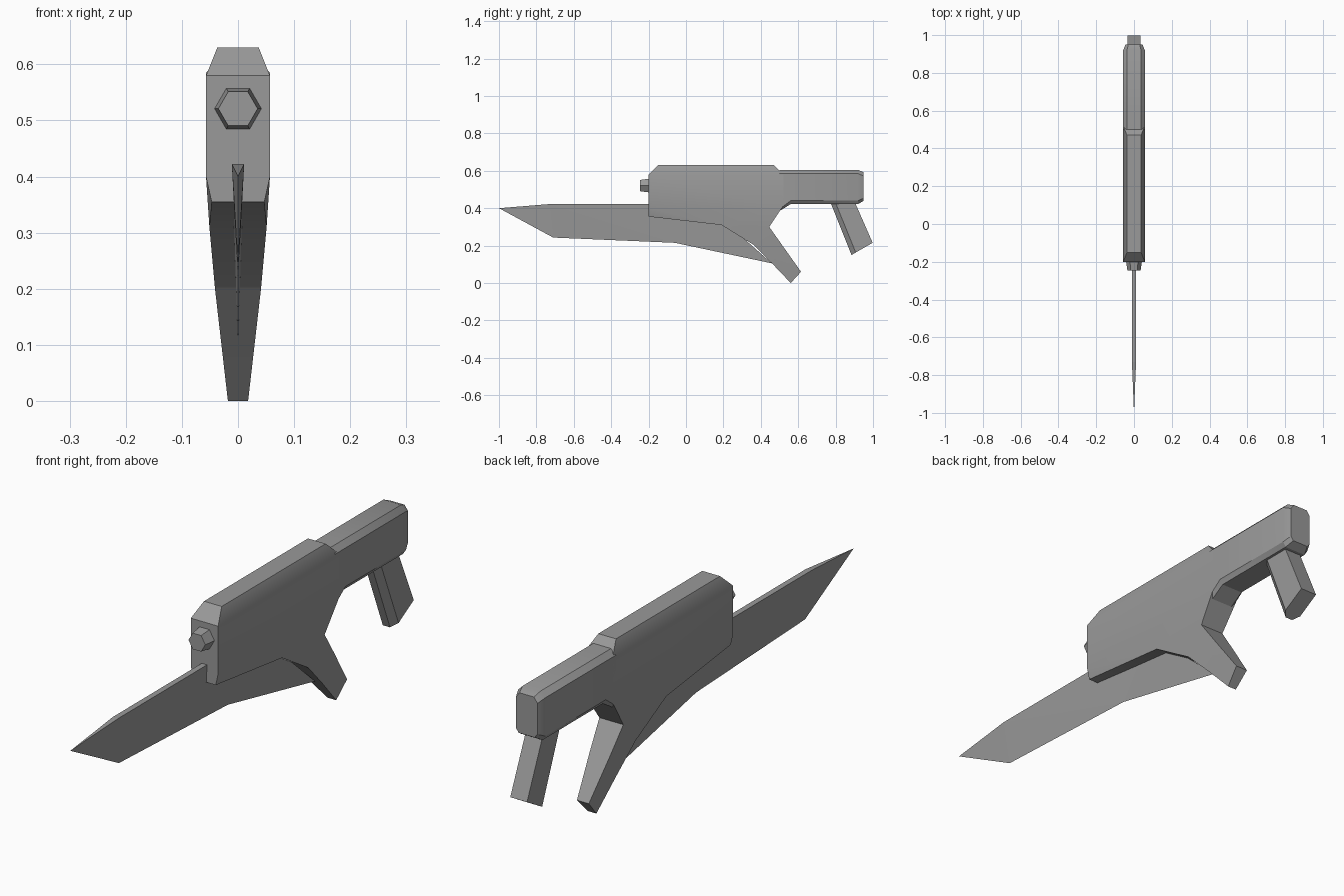
import bpy, bmesh, math
from mathutils import Vector, Matrix

if "Cube" in bpy.data.objects:
    bpy.data.objects.remove(bpy.data.objects["Cube"], do_unlink=True)

GREY = (0.32, 0.32, 0.32, 1)
metal = bpy.data.materials.new("plain grey")
metal.use_nodes = True
metal.diffuse_color = GREY
metal.node_tree.nodes["Principled BSDF"].inputs["Base Color"].default_value = GREY


def finish(bm, name):
    """Weld, orient and store the mesh as a named object."""
    bmesh.ops.remove_doubles(bm, verts=bm.verts, dist=0.0005)
    bmesh.ops.recalc_face_normals(bm, faces=bm.faces)
    mesh = bpy.data.meshes.new(name)
    bm.to_mesh(mesh)
    bm.free()
    mesh.materials.append(metal)
    obj = bpy.data.objects.new(name, mesh)
    bpy.context.collection.objects.link(obj)
    return obj


def slab(name, outline, width, cuts=()):
    """Side outline (y, z) made solid; width(y, z) gives the half thickness."""
    bm = bmesh.new()
    face = bm.faces.new([bm.verts.new((-1, y, z)) for y, z in outline])
    ext = bmesh.ops.extrude_face_region(bm, geom=[face])
    moved = [g for g in ext["geom"] if isinstance(g, bmesh.types.BMVert)]
    bmesh.ops.translate(bm, verts=moved, vec=(2, 0, 0))
    for z in cuts:
        bmesh.ops.bisect_plane(bm, geom=bm.verts[:] + bm.edges[:] + bm.faces[:],
                               plane_co=(0, 0, z), plane_no=(0, 0, 1))
    for v in bm.verts:
        v.co.x *= width(v.co.y, v.co.z)
    bmesh.ops.triangulate(bm, faces=[f for f in bm.faces if len(f.verts) > 4])
    return finish(bm, name)


def loft(name, rings):
    """Join closed rings of equal length and cap both ends."""
    bm = bmesh.new()
    loops = [[bm.verts.new(p) for p in ring] for ring in rings]
    for a, b in zip(loops, loops[1:]):
        for i in range(len(a)):
            j = (i + 1) % len(a)
            bm.faces.new((a[i], a[j], b[j], b[i]))
    bm.faces.new(loops[0])
    bm.faces.new(loops[-1])
    return finish(bm, name)


# Main body with forward grip: chamfered on top, tapering downwards
def ramp(z, stops):
    for (z0, w0), (z1, w1) in zip(stops, stops[1:]):
        if z <= z1:
            return w0 + (w1 - w0) * (z - z0) / (z1 - z0)
    return stops[-1][1]


def body_width(y, z):
    if y < -0.1 and z < 0.36:
        return 0.047
    return ramp(z, [(0, 0.018), (0.2, 0.041), (0.31, 0.051), (0.4, 0.057),
                    (0.58, 0.057), (0.63, 0.037)])


body = slab("body_and_front_grip",
            [(-0.2, 0.355), (-0.2, 0.58), (-0.15, 0.63), (0.47, 0.63),
             (0.52, 0.58), (0.52, 0.413), (0.445, 0.3), (0.615, 0.06),
             (0.56, 0), (0.46, 0.105), (0.36, 0.205), (0.19, 0.31)],
            body_width, cuts=(0.58, 0.4, 0.31, 0.2))


# Rear arm: eight-sided beam with narrowed ends
def arm_ring(y, w, low, low_side, high_side, high, top_w):
    right = [(w - 0.012, low), (w, low_side), (w, high_side), (top_w, high)]
    return [(x, y, z) for x, z in right] + [(-x, y, z) for x, z in reversed(right)]


arm = loft("rear_arm", [
    arm_ring(0.5, 0.057, 0.385, 0.395, 0.585, 0.605, 0.037),
    arm_ring(0.56, 0.057, 0.422, 0.44, 0.585, 0.605, 0.037),
    arm_ring(0.92, 0.057, 0.422, 0.44, 0.585, 0.605, 0.037),
    arm_ring(0.95, 0.045, 0.44, 0.455, 0.572, 0.592, 0.03)])


# Rear handle: slanted, chamfered along its front
def handle_ring(front, back):
    front, back = Vector(front), Vector(back)
    pts = [(0.015, 0), (0.035, 0.2), (0.035, 1)]
    ring = []
    for x, t in pts + [(-x, t) for x, t in reversed(pts)]:
        p = front.lerp(back, t)
        ring.append((x, p.x, p.y))
    return ring


handle = loft("rear_handle", [handle_ring((0.765, 0.45), (0.895, 0.45)),
                              handle_ring((0.885, 0.15), (0.998, 0.215))])

# Blade: thick spine, sharp lower edge and point
blade = slab("blade",
             [(-1, 0.4), (-0.73, 0.422), (0.1, 0.422), (0.46, 0.105),
              (-0.06, 0.215), (-0.71, 0.243)],
             lambda y, z: 0.011 if z > 0.41 else 0)

# Six-sided knob on the front
bm = bmesh.new()
bmesh.ops.create_cone(bm, cap_ends=True, segments=6, radius1=0.044, radius2=0.035,
                      depth=0.06,
                      matrix=Matrix.Translation((0, -0.215, 0.521))
                      @ Matrix.Rotation(math.radians(90), 4, "X")
                      @ Matrix.Rotation(math.radians(30), 4, "Z"))
# turn a corner towards each side
corner = max(bm.verts, key=lambda v: v.co.x).co
if abs(corner.z - 0.521) > 0.005:
    bmesh.ops.rotate(bm, verts=bm.verts, cent=(0, -0.215, 0.521),
                     matrix=Matrix.Rotation(math.radians(30), 3, "Y"))
knob = finish(bm, "front_knob")

# Smooth shading with sharp edges kept
for obj in (body, arm):
    bpy.ops.object.select_all(action="DESELECT")
    obj.select_set(True)
    bpy.context.view_layer.objects.active = obj
    bpy.ops.object.shade_smooth_by_angle(angle=math.radians(30))
